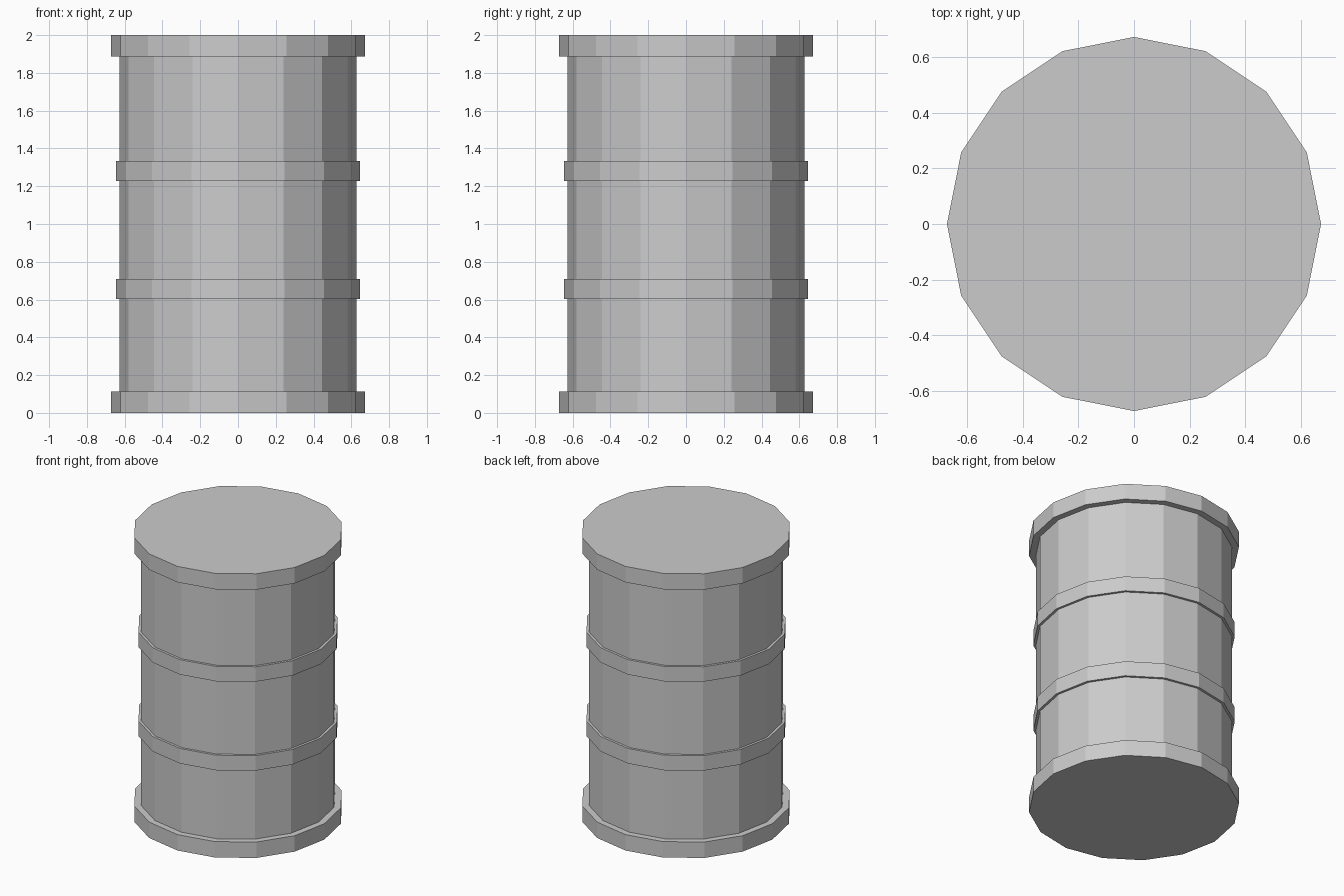
import bpy, bmesh
from math import cos, sin, pi

if "Cube" in bpy.data.objects:
    bpy.data.objects.remove(bpy.data.objects["Cube"])

SIDES = 16
RIM, BODY, BAND = 0.672, 0.628, 0.645

# Stepped barrel silhouette: (radius, height) from bottom to top
profile = [
    (RIM, 0.0), (RIM, 0.112), (BODY, 0.112),      # bottom rim
    (BODY, 0.602), (BAND, 0.602), (BAND, 0.708), (BODY, 0.708),  # lower band
    (BODY, 1.228), (BAND, 1.228), (BAND, 1.333), (BODY, 1.333),  # upper band
    (BODY, 1.888), (RIM, 1.888), (RIM, 2.0),      # top rim
]

bm = bmesh.new()
rings = [[bm.verts.new((r * cos(2 * pi * i / SIDES), r * sin(2 * pi * i / SIDES), z))
          for i in range(SIDES)] for r, z in profile]

# Side walls and ledges
for low, high in zip(rings, rings[1:]):
    for i in range(SIDES):
        j = (i + 1) % SIDES
        bm.faces.new((low[i], low[j], high[j], high[i]))

# Flat base and lid
bm.faces.new(rings[0][::-1])
bm.faces.new(rings[-1])

mesh = bpy.data.meshes.new("barrel")
bm.to_mesh(mesh)
bm.free()
bpy.context.collection.objects.link(bpy.data.objects.new("barrel", mesh))
